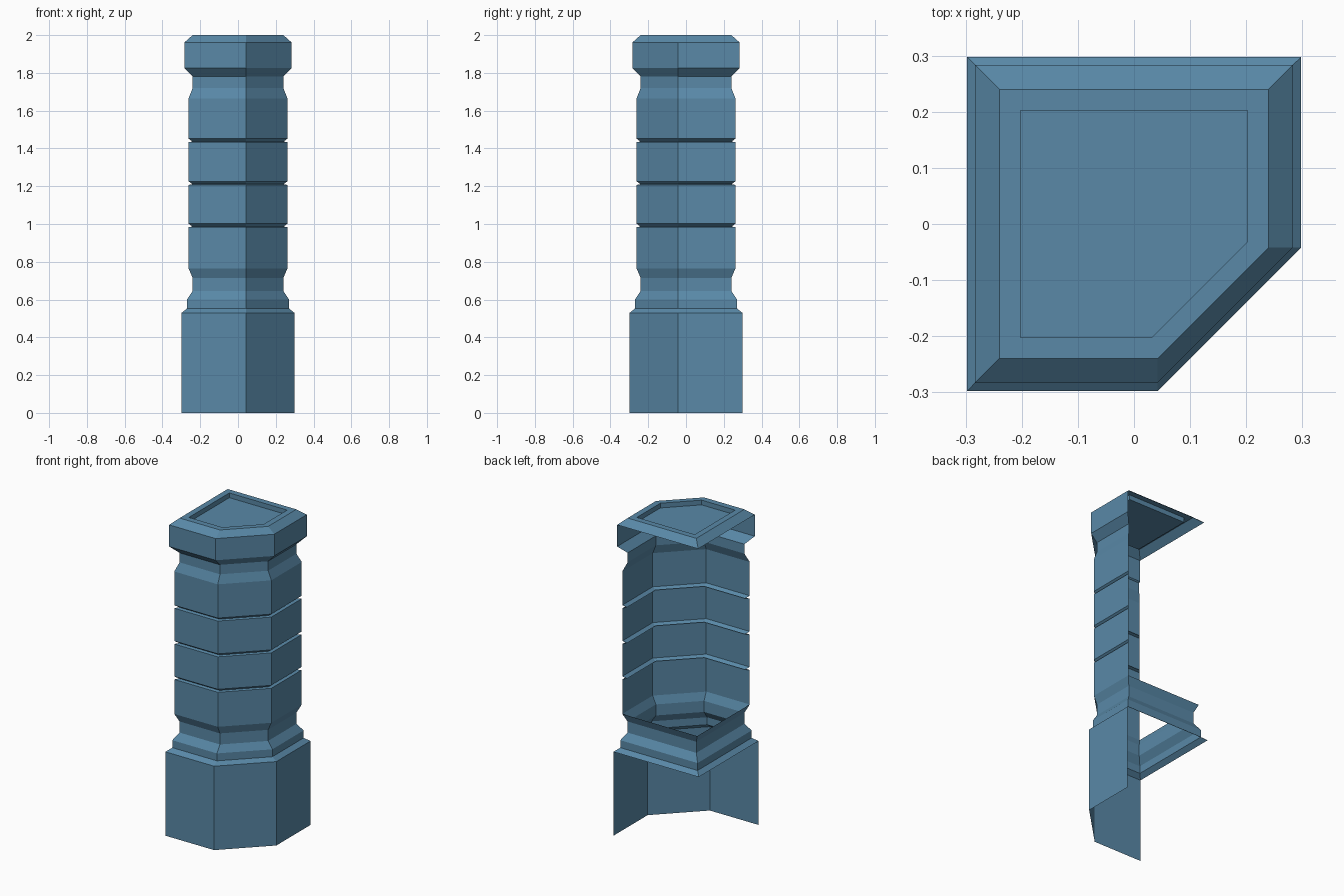
import bpy, bmesh

if "Cube" in bpy.data.objects:
    bpy.data.objects.remove(bpy.data.objects["Cube"])

stone = bpy.data.materials.new("steel blue")
stone.diffuse_color = (0.10, 0.25, 0.39, 1)
stone.use_nodes = True
stone.node_tree.nodes["Principled BSDF"].inputs["Base Color"].default_value = stone.diffuse_color


def section(h, z, c=0.042):
    """Square outline with the front right corner cut off, starting at the back left."""
    return [(-h, h, z), (-h, -h, z), (c, -h, z), (h, -c, z), (h, h, z)]


def loft(name, profile, closed=True, cap=False):
    """Skin stacked sections; open parts leave out the left and back walls."""
    bm = bmesh.new()
    rings = [[bm.verts.new(p) for p in section(*s)] for s in profile]
    if not closed:
        for r in rings:
            bm.verts.remove(r[0])
            del r[0]
    n = len(rings[0])
    for a, b in zip(rings, rings[1:]):
        for i in range(n if closed else n - 1):
            j = (i + 1) % n
            bm.faces.new((a[i], a[j], b[j], b[i]))
    if cap:
        bm.faces.new(rings[-1])
    me = bpy.data.meshes.new(name)
    bm.to_mesh(me)
    bm.free()
    me.materials.append(stone)
    ob = bpy.data.objects.new(name, me)
    bpy.context.collection.objects.link(ob)


# plinth: three walls, open at left and back
loft("plinth", [(0.298, 0), (0.298, 0.53)], closed=False)

# base moulding runs all the way around
loft("base_moulding", [(0.298, 0.53), (0.27, 0.553), (0.27, 0.60),
                       (0.24, 0.645), (0.24, 0.715), (0.262, 0.765)])

# shaft with three grooves, neck and cap walls, open at left and back
shaft = [(0.262, 0.765)]
for z in (0.983, 1.207, 1.433):
    shaft += [(0.262, z), (0.242, z + 0.004), (0.262, z + 0.019)]
shaft += [(0.262, 1.665), (0.24, 1.72), (0.24, 1.78), (0.283, 1.825), (0.283, 1.962)]
loft("shaft", shaft, closed=False)

# bevelled lid with recessed panel
loft("lid", [(0.283, 1.962), (0.24, 2.0), (0.202, 2.0, 0.032), (0.202, 1.97, 0.032)], cap=True)
